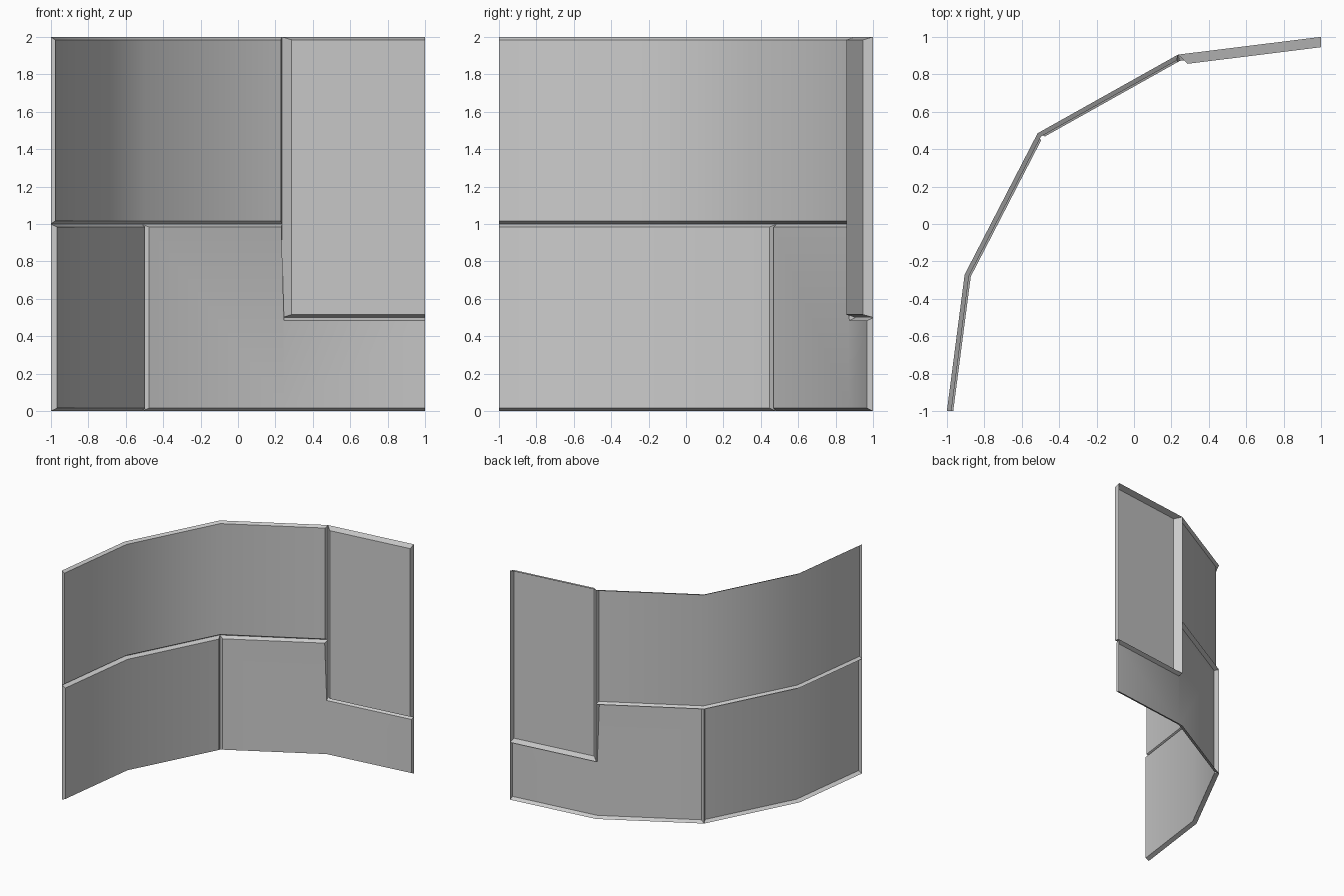
import bpy, math
from mathutils import Vector

if "Cube" in bpy.data.objects:
    bpy.data.objects.remove(bpy.data.objects["Cube"])

# Plan of the bent wall (outer line), left end to right end
P = [Vector(p) for p in ((-1, -1), (-0.905, -0.27), (-0.515, 0.485), (0.235, 0.905), (1, 1))]
LAST = len(P) - 1
INSET = 0.016


def seg(i):
    return (P[i + 1] - P[i]).normalized()


def inward(i):
    """Mitred direction towards the hollow side; the free ends are cut square."""
    if i == 0:
        return Vector((1, 0))
    if i == LAST:
        return Vector((0, -1))
    a, b = [Vector((d.y, -d.x)) for d in (seg(i - 1), seg(i))]
    m = (a + b).normalized()
    return m / m.dot(a)


def panel(name, outline, faces, depth):
    """Shallow tray, open at the back. outline: (plan point, z, side inset, z inset)."""
    outer, inner = [], []
    for i, z, ds, dz in outline:
        outer.append((P[i].x, P[i].y, z))
        q = P[i] + inward(i) * depth
        if ds > 0:
            q = q + seg(i) * ds
        elif ds < 0:
            q = q + seg(i - 1) * ds
        inner.append((q.x, q.y, z + dz))
    n = len(outline)
    walls = [(k, (k + 1) % n, n + (k + 1) % n, n + k) for k in range(n)]
    front = [tuple(n + k for k in f) for f in faces]
    me = bpy.data.meshes.new(name)
    me.from_pydata(outer + inner, [], walls + front)
    me.update()
    ob = bpy.data.objects.new(name, me)
    bpy.context.collection.objects.link(ob)
    bpy.ops.object.select_all(action='DESELECT')
    ob.select_set(True)
    bpy.context.view_layer.objects.active = ob
    bpy.ops.object.shade_smooth_by_angle(angle=math.radians(36))


def strip(name, i0, i1, z0, z1, depth, side=INSET):
    """Panel of constant height between two plan points."""
    def ds(i):
        if i in (0, LAST):
            return 0
        return side if i == i0 else -side if i == i1 else 0
    idx = list(range(i0, i1 + 1))
    low = [(i, z0, ds(i), INSET) for i in idx]
    high = [(i, z1, ds(i), -INSET) for i in reversed(idx)]
    n = 2 * len(idx)
    faces = [(k, k + 1, n - 2 - k, n - 1 - k) for k in range(len(idx) - 1)]
    panel(name, low + high, faces, depth)


# Rectangular panels
strip("upper_left_panel", 0, 3, 1, 2, 0.024)
strip("lower_left_panel", 0, 2, 0, 1, 0.034)
strip("tall_right_panel", 3, 4, 0.5, 2, 0.055, 0.035)

# L-shaped panel below the tall one
t = INSET
panel("lower_right_panel",
      [(2, 0, t, t), (3, 0, 0, t), (4, 0, 0, t),
       (4, 0.5, 0, -t), (3, 0.5, 0, -t), (3, 1, -t, -t), (2, 1, t, -t)],
      [(0, 1, 4, 5, 6), (1, 2, 3, 4)], 0.034)
